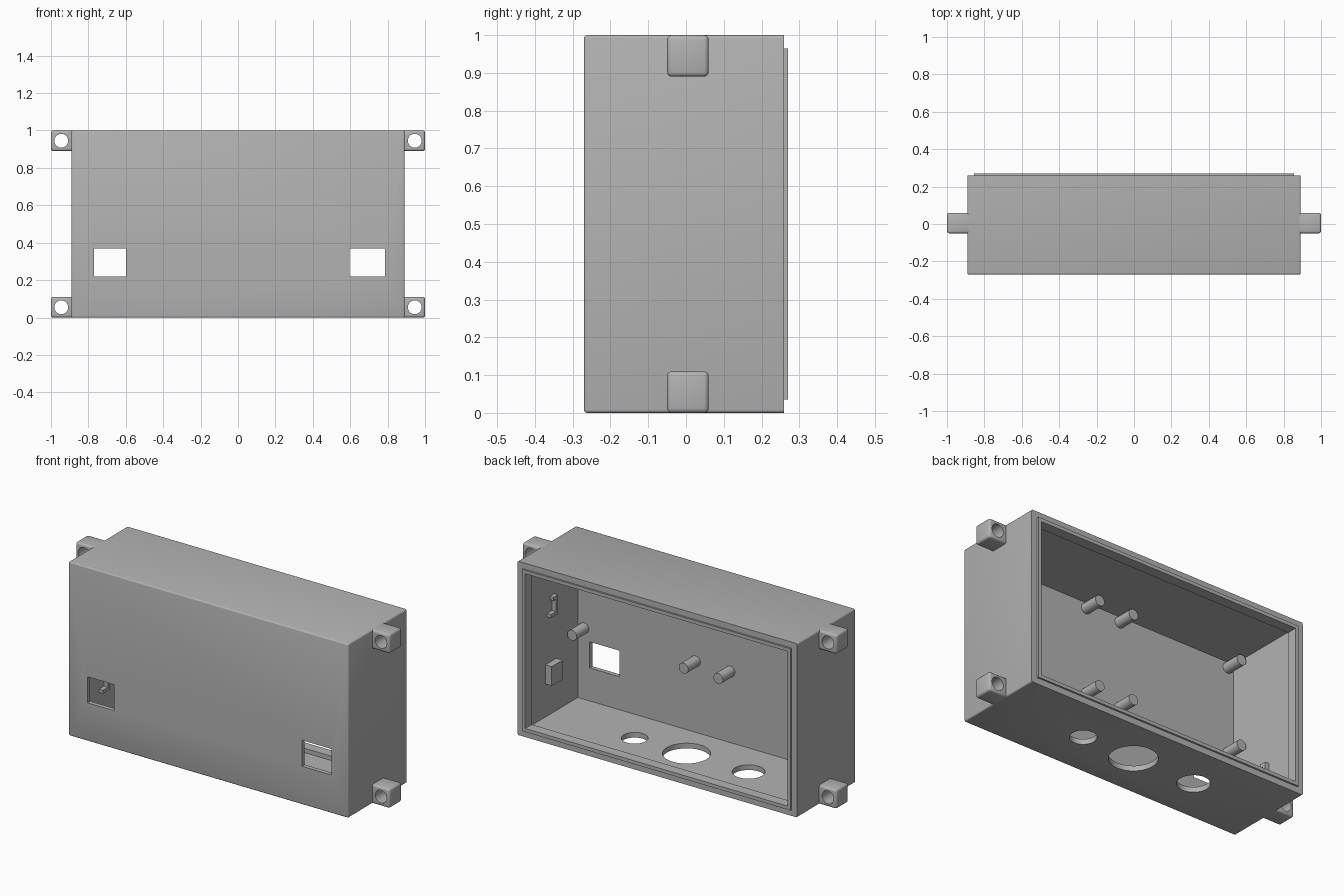
import bpy, bmesh
from mathutils import Matrix, Vector

old = bpy.data.objects.get("Cube")
if old:
    bpy.data.objects.remove(old, do_unlink=True)

grey = bpy.data.materials.new("plain grey")
grey.use_nodes = True
GREY = (0.45, 0.45, 0.45, 1)
grey.diffuse_color = GREY
grey.node_tree.nodes["Principled BSDF"].inputs["Base Color"].default_value = GREY


def finish(name, bm):
    mesh = bpy.data.meshes.new(name)
    bm.to_mesh(mesh)
    bm.free()
    mesh.materials.append(grey)
    obj = bpy.data.objects.new(name, mesh)
    bpy.context.collection.objects.link(obj)
    return obj


def box(name, x, y, z, bevel=0, keep=None):
    """Box from three (min, max) ranges; edges passing keep are rounded."""
    bm = bmesh.new()
    bmesh.ops.create_cube(bm, size=1)
    for v in bm.verts:
        v.co = Vector([r[0] if c < 0 else r[1] for c, r in zip(v.co, (x, y, z))])
    if bevel:
        edges = [e for e in bm.edges if keep is None or keep(e)]
        bmesh.ops.bevel(bm, geom=edges, offset=bevel, segments=3, profile=0.5, affect='EDGES')
    return finish(name, bm)


def rod(name, centre, radius, length, axis):
    bm = bmesh.new()
    bmesh.ops.create_cone(bm, cap_ends=True, segments=32, radius1=radius,
                          radius2=radius, depth=length)
    turn = Matrix.Rotation(1.5707963, 4, 'X') if axis == 'Y' else Matrix()
    bm.transform(Matrix.Translation(centre) @ turn)
    return finish(name, bm)


def cut(obj, cutter):
    cutter.hide_render = True
    mod = obj.modifiers.new("cut", 'BOOLEAN')
    mod.operation, mod.solver, mod.object = 'DIFFERENCE', 'EXACT', cutter
    bpy.context.view_layer.objects.active = obj
    bpy.ops.object.modifier_apply(modifier=mod.name)
    bpy.data.objects.remove(cutter, do_unlink=True)


def smooth(obj):
    bpy.ops.object.select_all(action='DESELECT')
    obj.select_set(True)
    bpy.context.view_layer.objects.active = obj
    bpy.ops.object.shade_smooth_by_angle(angle=0.6)


def inset(d):
    return (-0.89 + d, 0.89 - d), (d, 1 - d)


# Enclosure shell, open at the back with a thicker rim
BACK, WALL, RIM = 0.26, 0.03, 0.055
ox, oz = inset(0)
shell = box("enclosure_shell", ox, (-0.27, BACK), oz, 0.008,
            lambda e: any(v.co.y < 0 for v in e.verts)
            and not all(abs(v.co.z - e.verts[0].co.z) > 2 for v in e.verts))
ix, iz = inset(WALL)
cut(shell, box("cavity", ix, (-0.245, 0.21), iz))
rx, rz = inset(RIM)
cut(shell, box("opening", rx, (0, 0.4), rz))

# Front windows
for x in ((-0.77, -0.60), (0.595, 0.785)):
    cut(shell, box("window", x, (-0.4, -0.1), (0.22, 0.37)))

# Round holes through the bottom
for x, r in ((0.33, 0.07), (0, 0.126), (-0.395, 0.086)):
    cut(shell, rod("bottom_hole", (x, -0.005, 0), r, 0.15, 'Z'))
smooth(shell)

# Raised lip around the opening
lx, lz = inset(0.035)
lip = box("rim_lip", lx, (BACK - 0.005, 0.27), lz)
cut(lip, box("lip_opening", rx, (0, 0.4), rz))

# Mounting lugs with screw holes at the four corners
for side, s in (("left", 1), ("right", -1)):
    for level, z in (("lower", 0), ("upper", 0.89)):
        lug = box(f"{level}_{side}_lug", sorted((s * 0.875, s)), (-0.05, 0.06),
                  (z, z + 0.11), 0.012)
        cut(lug, rod("screw_hole", (s * 0.945, 0, z + 0.055), 0.037, 0.4, 'Y'))
        smooth(lug)

# Mounting posts on the inside of the front wall
for x in (-0.82, -0.11, 0.11, 0.82):
    for z in (0.44, 0.935):
        smooth(rod("mounting_post", (x, -0.195, z), 0.03, 0.12, 'Y'))


# Small raised pieces on the inner side walls
def hook(name, s, z):
    x = sorted((s * 0.835, s * 0.865))
    box(name + "_bar", x, sorted((-s * 0.03, -s * 0.01)), (z, z + 0.11))
    for part, h, reach in (("foot", z, 0.035), ("top", z + 0.09, 0.01)):
        box(f"{name}_{part}", x, sorted((-s * 0.012, s * reach)), (h, h + 0.02))


hook("left_hook", 1, 0.60)
hook("right_hook", -1, 0.165)
box("left_wall_pad", (0.82, 0.865), (-0.05, 0.05), (0.22, 0.33))
